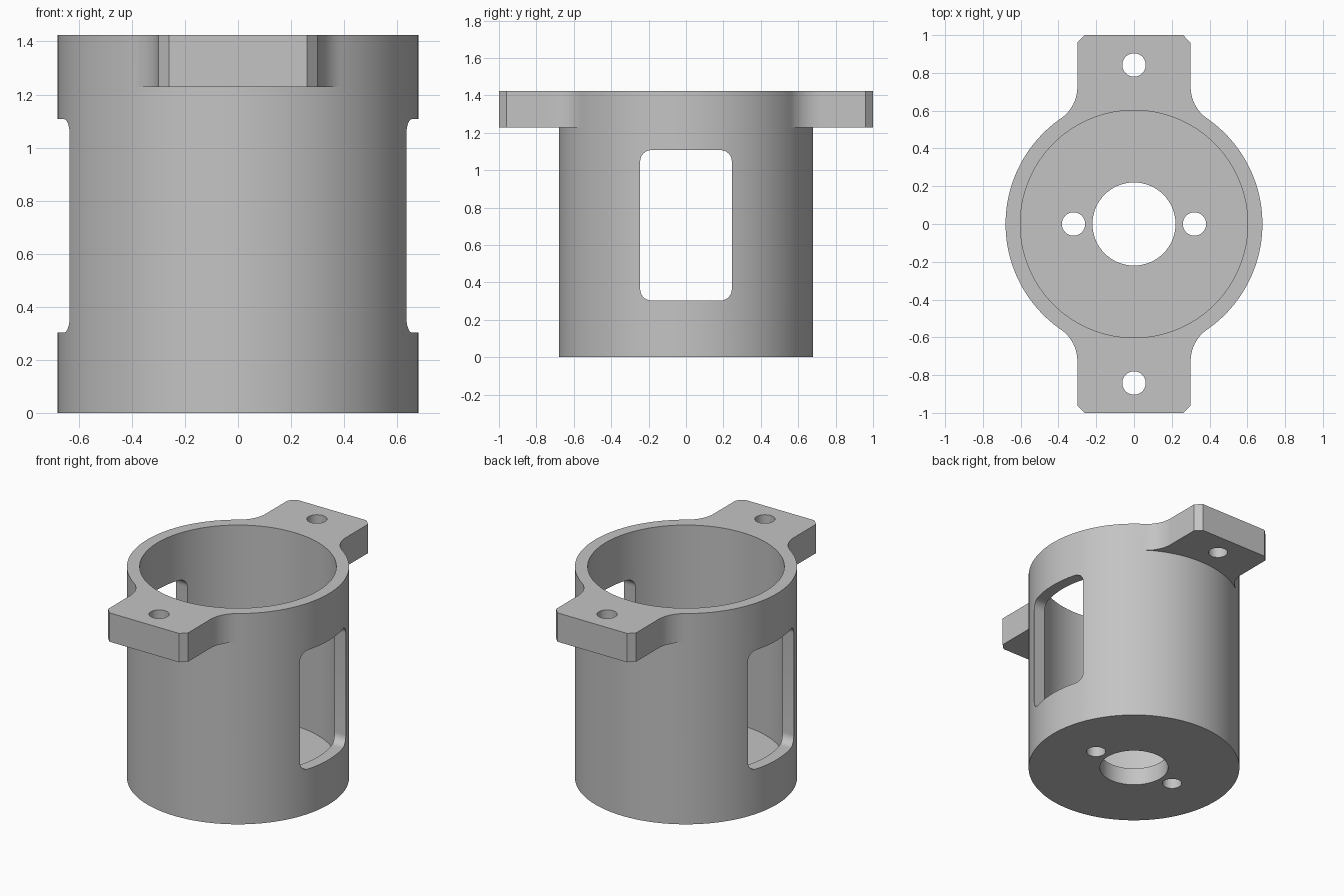
import bpy, bmesh, math
from mathutils import Vector

if "Cube" in bpy.data.objects:
    bpy.data.objects.remove(bpy.data.objects["Cube"])

R, BORE, H, LUG_Z, FLOOR = 0.68, 0.602, 1.424, 1.229, 0.12
HALF_W, REACH, CHAMFER, FILLET = 0.30, 1.0, 0.04, 0.20

grey = bpy.data.materials.new("light grey")
grey.diffuse_color = (0.55, 0.55, 0.55, 1)
grey.use_nodes = True
grey.node_tree.nodes["Principled BSDF"].inputs["Base Color"].default_value = grey.diffuse_color


def arc(cx, cy, r, a0, a1, n):
    return [(cx + r * math.cos(a0 + (a1 - a0) * i / n),
             cy + r * math.sin(a0 + (a1 - a0) * i / n)) for i in range(n + 1)]


def make_object(name, bm):
    bmesh.ops.recalc_face_normals(bm, faces=bm.faces[:])
    mesh = bpy.data.meshes.new(name)
    bm.to_mesh(mesh)
    bm.free()
    mesh.materials.append(grey)
    obj = bpy.data.objects.new(name, mesh)
    bpy.context.collection.objects.link(obj)
    return obj


def prism(name, pts, offset):
    """Extrude a closed loop of 3D points along an offset."""
    bm = bmesh.new()
    a = [bm.verts.new(p) for p in pts]
    b = [bm.verts.new(Vector(p) + Vector(offset)) for p in pts]
    bm.faces.new(a)
    bm.faces.new(b)
    wall(bm, a, b)
    return make_object(name, bm)


def wall(bm, a, b):
    for i in range(len(a)):
        j = (i + 1) % len(a)
        bm.faces.new((a[i], a[j], b[j], b[i]))


def round_cutter(name, x, y, r, z0, z1, n):
    pts = [(px, py, z0) for px, py in arc(x, y, r, 0, 2 * math.pi, n)[:-1]]
    return prism(name, pts, (0, 0, z1 - z0))


# Half profiles: side arc, then either the plain circle or the filleted lug
fx = HALF_W + FILLET
fy = math.sqrt((R + FILLET) ** 2 - fx ** 2)
t = math.atan2(fy, fx)
side = arc(0, 0, R, -t, t, 48)
cap = arc(0, 0, R, t, math.pi - t, 30)[1:-1]
lug_r = arc(fx, fy, FILLET, math.pi + t, math.pi, 12)[1:]
lug_r += [(HALF_W, REACH - CHAMFER), (HALF_W - CHAMFER, REACH)]
lug = lug_r + [(-x, y) for x, y in reversed(lug_r)]


def both(half):
    return half + [(-x, -y) for x, y in half]


# Solid body: round barrel below, lugged collar above
bm = bmesh.new()
circle = both(side + cap)
bottom = [bm.verts.new((x, y, 0)) for x, y in circle]
mid = [bm.verts.new((x, y, LUG_Z)) for x, y in circle]
wall(bm, bottom, mid)
bm.faces.new(bottom)
ns, nc, half = len(side), len(cap), len(side) + len(cap)
collar = []
for k in (0, 1):
    s = 1 - 2 * k
    ring = mid[k * half:(k + 1) * half]
    lug_v = [bm.verts.new((s * x, s * y, LUG_Z)) for x, y in lug]
    collar += ring[:ns] + lug_v
    end = mid[((k + 1) * half) % len(mid)]
    # underside of the lug
    bm.faces.new([ring[ns - 1]] + lug_v + [end] + ring[ns:][::-1])
top = [bm.verts.new((v.co.x, v.co.y, H)) for v in collar]
wall(bm, collar, top)
bm.faces.new(top)
body = make_object("motor_housing", bm)

# Cutters: bore, floor holes, lug holes, and the side windows
cutters = [round_cutter("bore_cutter", 0, 0, BORE, FLOOR, 2, 128),
           round_cutter("shaft_hole_cutter", 0, 0, 0.22, -0.5, 0.5, 64)]
for s in (-1, 1):
    cutters.append(round_cutter("floor_hole_cutter", s * 0.32, 0, 0.062, -0.5, 0.5, 32))
    cutters.append(round_cutter("lug_hole_cutter", 0, s * 0.842, 0.062, 1, 2, 32))
wy, z0, z1, wr = 0.245, 0.303, 1.107, 0.06
window = []
for i, (cy, cz) in enumerate([(wy - wr, z1 - wr), (wr - wy, z1 - wr),
                              (wr - wy, z0 + wr), (wy - wr, z0 + wr)]):
    window += arc(cy, cz, wr, i * math.pi / 2, (i + 1) * math.pi / 2, 8)
cutters.append(prism("window_cutter", [(-1, y, z) for y, z in window], (2, 0, 0)))

bpy.context.view_layer.objects.active = body
body.select_set(True)
for c in cutters:
    c.hide_render = True
    m = body.modifiers.new("cut", 'BOOLEAN')
    m.operation, m.solver, m.object = 'DIFFERENCE', 'EXACT', c
    bpy.ops.object.modifier_apply(modifier=m.name)
    bpy.data.objects.remove(c)

bpy.ops.object.shade_smooth_by_angle(angle=math.radians(30))
